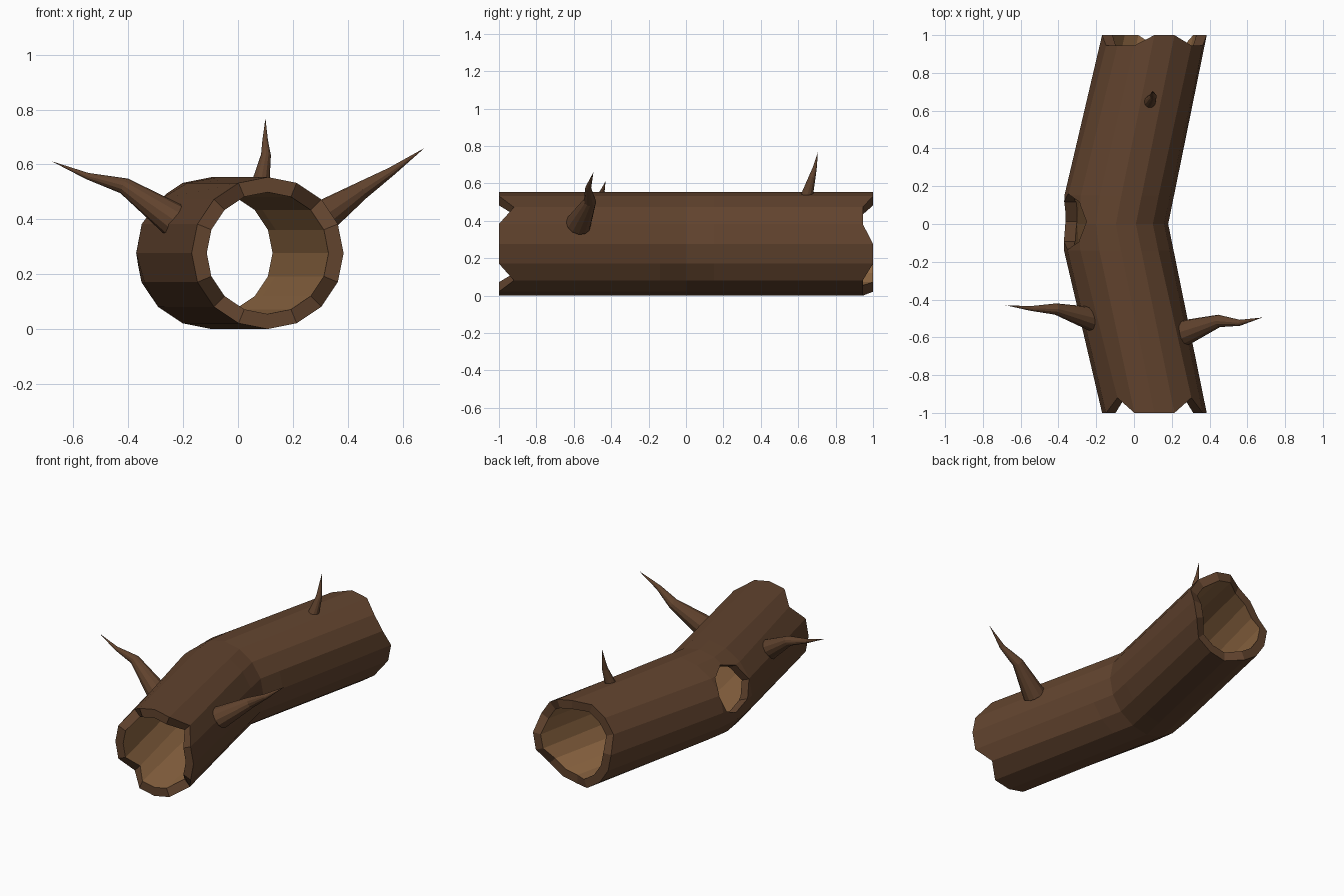
import bpy, bmesh, math
from mathutils import Vector

if "Cube" in bpy.data.objects:
    bpy.data.objects.remove(bpy.data.objects["Cube"])

SIDES, R_OUT, R_IN, ZC = 16, 0.277, 0.222, 0.277


def material(name, rgb):
    m = bpy.data.materials.new(name)
    m.diffuse_color = (*rgb, 1)
    m.use_nodes = True
    m.node_tree.nodes["Principled BSDF"].inputs["Base Color"].default_value = m.diffuse_color
    return m


bark = material("dark bark", (0.119, 0.056, 0.027))
wood = material("inner wood", (0.28, 0.14, 0.057))


def make_object(name, bm, mats):
    bmesh.ops.recalc_face_normals(bm, faces=bm.faces)
    mesh = bpy.data.meshes.new(name)
    bm.to_mesh(mesh)
    bm.free()
    for m in mats:
        mesh.materials.append(m)
    ob = bpy.data.objects.new(name, mesh)
    bpy.context.collection.objects.link(ob)
    return ob


def bridge(bm, a, b, mat=0):
    n = len(a)
    for i in range(n):
        f = bm.faces.new((a[i], a[(i + 1) % n], b[(i + 1) % n], b[i]))
        f.material_index = mat


# Hollow bent log with broken rims (corner numbers count from +x, anticlockwise)
FRONT_NOTCHES = {2, 6, 10, 14}
BACK_NOTCHES = {1, 2, 5, 6, 7, 12, 13, 14}


def log_ring(bm, y, radius):
    cx = -0.096 + 0.204 * abs(y)
    verts = []
    for i in range(SIDES):
        a = 2 * math.pi * i / SIDES
        yy = y
        if y == -1 and i in FRONT_NOTCHES:
            yy = -0.92
        if y == 1 and i in BACK_NOTCHES:
            yy = 0.945
        x = cx + radius * math.cos(a)
        if abs(y) < 0.5 and y != 0:      # outer side is flattened round the knot hole
            x -= 0.028 * max(0, math.cos(a - math.radians(165))) ** 2
        verts.append(bm.verts.new((x, yy, ZC + radius * math.sin(a))))
    return verts


bm = bmesh.new()
stations = (-1, -0.14, 0, 0.15, 1)
outer = [log_ring(bm, y, R_OUT) for y in stations]
inner = [log_ring(bm, y, R_IN) for y in stations]
for k in range(len(stations) - 1):
    bridge(bm, outer[k], outer[k + 1])
    bridge(bm, inner[k], inner[k + 1], 1)
bridge(bm, outer[0], inner[0])
bridge(bm, outer[-1], inner[-1])
log = make_object("hollow_log", bm, [bark, wood])

# Knot hole cut through the wall at the bend
tilt = math.radians(22)
axis = Vector((-math.cos(tilt), 0, math.sin(tilt)))
bm = bmesh.new()
bmesh.ops.create_cone(bm, cap_ends=True, segments=8, radius1=0.148, radius2=0.148, depth=0.3)
cutter = make_object("knot_hole_cutter", bm, [bark])
cutter.rotation_mode = 'QUATERNION'
cutter.rotation_quaternion = axis.to_track_quat('Z', 'Y')
cutter.location = Vector((-0.096, 0.012, ZC)) + axis * 0.27
cutter.hide_render = True
mod = log.modifiers.new("knot_hole", 'BOOLEAN')
mod.operation, mod.solver, mod.object = 'DIFFERENCE', 'EXACT', cutter
bpy.context.view_layer.objects.active = log
bpy.ops.object.modifier_apply(modifier=mod.name)
bpy.data.objects.remove(cutter)


# Crooked tapering twigs: rings along a path, closed with a point
def twig(name, path, n=12):
    pts = [Vector(p[:3]) for p in path]
    bm = bmesh.new()
    rings = []
    for k in range(len(pts) - 1):
        d = (pts[k + 1] - pts[max(k - 1, 0)]).normalized()
        u = d.cross(Vector((0, 1, 0))).normalized()
        v = d.cross(u)
        r = path[k][3]
        rings.append([bm.verts.new(pts[k] + r * (math.cos(a) * u + math.sin(a) * v))
                      for a in (2 * math.pi * i / n for i in range(n))])
    for a, b in zip(rings, rings[1:]):
        bridge(bm, a, b)
    tip = bm.verts.new(pts[-1])
    for i in range(n):
        bm.faces.new((rings[-1][i], rings[-1][(i + 1) % n], tip))
    bm.faces.new(rings[0])
    return make_object(name, bm, [bark])


twig("left_twig", [(-0.215, -0.505, 0.385, 0.066), (-0.415, -0.45, 0.522, 0.030),
                   (-0.55, -0.447, 0.558, 0.012), (-0.68, -0.43, 0.612, 0)])
twig("right_twig", [(0.272, -0.575, 0.383, 0.068), (0.45, -0.513, 0.505, 0.033),
                    (0.56, -0.523, 0.575, 0.016), (0.68, -0.495, 0.66, 0)])
twig("top_twig", [(0.082, 0.645, 0.53, 0.033), (0.102, 0.675, 0.635, 0.018),
                  (0.099, 0.69, 0.69, 0.010), (0.10, 0.705, 0.768, 0)])
